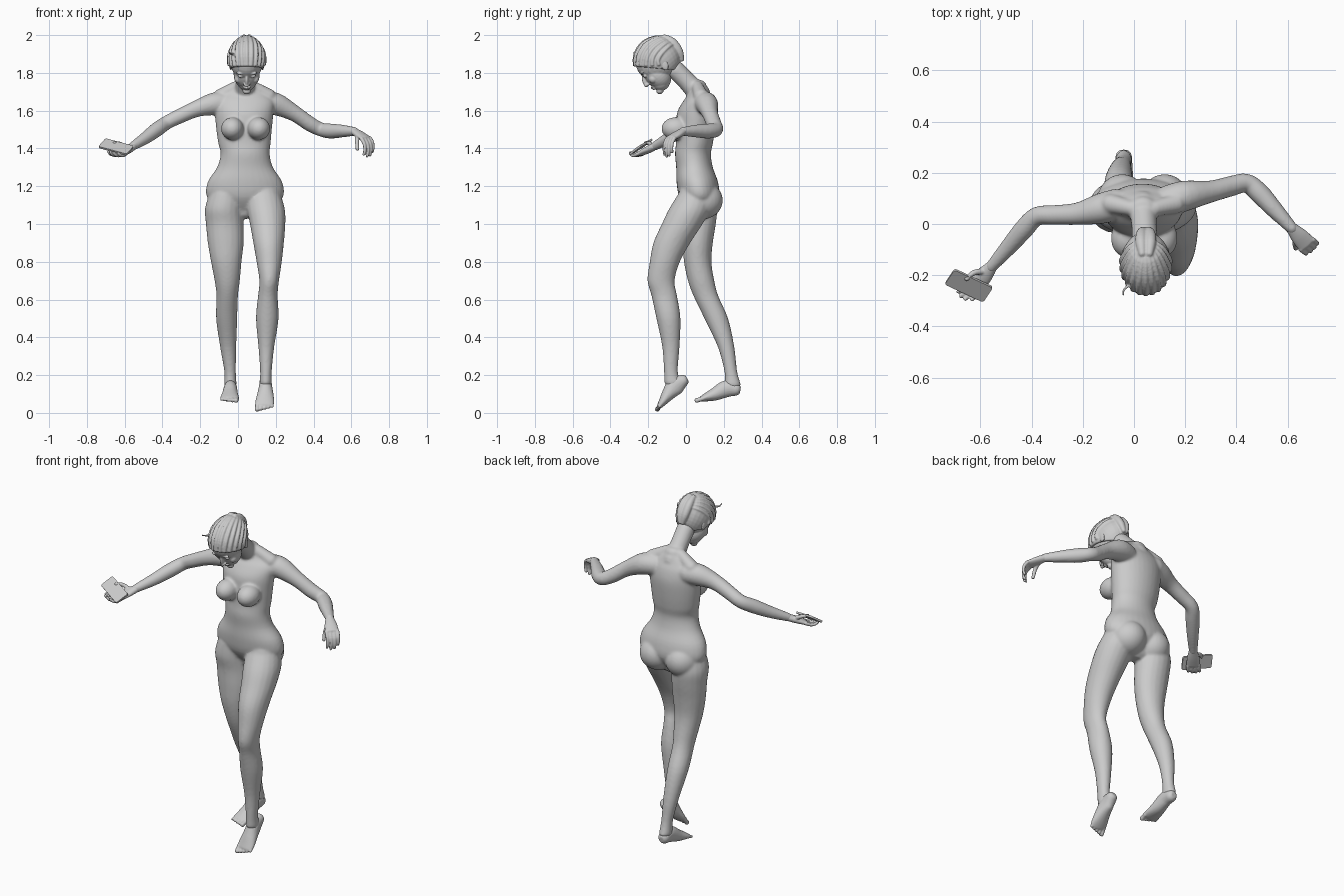
import bpy, bmesh, math
from mathutils import Vector, Matrix

if "Cube" in bpy.data.objects:
    bpy.data.objects.remove(bpy.data.objects["Cube"], do_unlink=True)

clay = bpy.data.materials.new("clay_grey")
clay.use_nodes = True
clay.diffuse_color = (0.6, 0.6, 0.6, 1)
clay.node_tree.nodes["Principled BSDF"].inputs["Base Color"].default_value = (0.6, 0.6, 0.6, 1)
X, Z = Vector((1, 0, 0)), Vector((0, 0, 1))


def finish(bm, name, voxel=0, smooth=0):
    """Turn a bmesh into an object, fusing its overlapping parts if asked."""
    bmesh.ops.recalc_face_normals(bm, faces=bm.faces)
    mesh = bpy.data.meshes.new(name)
    bm.to_mesh(mesh)
    bm.free()
    mesh.materials.append(clay)
    ob = bpy.data.objects.new(name, mesh)
    bpy.context.collection.objects.link(ob)
    if voxel:
        fuse = ob.modifiers.new("fuse", 'REMESH')
        fuse.mode, fuse.voxel_size, fuse.use_smooth_shade = 'VOXEL', voxel, True
        soft = ob.modifiers.new("soften", 'SMOOTH')
        soft.factor, soft.iterations = 0.5, smooth
    return ob


def spline(rows, steps=4):
    """Catmull-Rom through rows of (x, y, z, half width, half depth)."""
    rows = [Vector(r if len(r) == 5 else (*r, r[-1])) for r in rows]
    pad = [rows[0]] + rows + [rows[-1]]
    out = []
    for a, b, c, d in zip(pad, pad[1:], pad[2:], pad[3:]):
        for i in range(steps):
            t = i / steps
            out.append(b + (c - a) * (t / 2) + (a * 2 - b * 5 + c * 4 - d) * (t * t / 2)
                       + (b * 3 - a - c * 3 + d) * (t ** 3 / 2))
    return out + [rows[-1]]


def tube(bm, rows, side=X, flat=False, sides=20):
    """Loft ellipses along a path; flat keeps every ring horizontal."""
    rows = spline(rows)
    path = [r.to_3d() for r in rows]
    rings = []
    for i, r in enumerate(rows):
        t = (path[min(i + 1, len(path) - 1)] - path[max(i - 1, 0)]).normalized()
        if flat:
            t = Z * (1 if t.z > 0 else -1)
        s = (side - t * side.dot(t)).normalized()
        rings.append((path[i], t, s, t.cross(s), r[3], r[4]))

    def cap(ring, sign):
        p, t, s, n, a, b = ring
        return [(p + t * sign * min(a, b) * h, t, s, n, a * k, b * k) for h, k in ((.4, .85), (.7, .5))]
    rings = cap(rings[0], -1)[::-1] + rings + cap(rings[-1], 1)
    loops = []
    for p, t, s, n, a, b in rings:
        angles = [math.tau * k / sides for k in range(sides)]
        loops.append([bm.verts.new(p + s * a * math.cos(q) + n * b * math.sin(q)) for q in angles])
    for lo, hi in zip(loops, loops[1:]):
        for k in range(sides):
            j = (k + 1) % sides
            bm.faces.new((lo[k], lo[j], hi[j], hi[k]))
    bm.faces.new(loops[0])
    bm.faces.new(loops[-1])


def ball(bm, centre, size, base=Matrix(), tilt=0):
    m = base @ Matrix.Translation(centre) @ Matrix.Rotation(tilt, 4, 'X') @ Matrix.Diagonal((*size, 1))
    bmesh.ops.create_uvsphere(bm, u_segments=28, v_segments=18, radius=1, matrix=m)


# Body: torso, neck, chest, seat, legs and arms fused together
body = bmesh.new()
tube(body, [(.037, .07, 1.07, .12, .06), (.037, .07, 1.14, .2, .105), (.037, .06, 1.22, .198, .11),
            (.037, .045, 1.3, .148, .097), (.038, .037, 1.37, .13, .095), (.034, .045, 1.43, .139, .098),
            (.032, .05, 1.51, .148, .103), (.033, .055, 1.59, .155, .102), (.035, .065, 1.65, .155, .08),
            (.035, .07, 1.69, .115, .056), (.035, .065, 1.73, .055, .045)], flat=True, sides=32)
tube(body, [(.035, .075, 1.68, .06), (.038, .01, 1.75, .05), (.043, -.06, 1.82, .05)])
for side in (-1, 1):
    ball(body, (.04 + side * .07, -.055, 1.505), (.06, .075, .06))
    ball(body, (.037 + side * .083, .085, 1.125), (.1, .11, .1))
    tube(body, [(.035 + side * .04, .06, 1.73, .03), (.035 + side * .13, .08, 1.675, .04)], Z)
# forward leg
tube(body, [(.135, .05, 1.16, .09, .09), (.148, .02, 1.08, .1, .11), (.157, -.02, 1, .094, .108),
            (.162, -.075, .9, .081, .098), (.165, -.112, .8, .067, .08), (.165, -.132, .7, .052, .072),
            (.158, -.115, .62, .052, .068), (.155, -.093, .5, .06, .064), (.15, -.08, .35, .042, .046),
            (.148, -.08, .22, .031, .037), (.147, -.07, .16, .033, .045)], flat=True)
# trailing leg
tube(body, [(-.062, .06, 1.16, .09, .09), (-.075, .065, 1.08, .1, .1), (-.07, .068, 1, .1, .09),
            (-.065, .062, .9, .095, .08), (-.062, .062, .8, .081, .073), (-.057, .08, .7, .067, .07),
            (-.057, .105, .62, .057, .066), (-.06, .16, .5, .056, .063), (-.052, .212, .35, .043, .044),
            (-.042, .237, .22, .031, .034), (-.04, .248, .15, .033, .043)], flat=True)
# arms
tube(body, [(.13, .09, 1.64, .06), (.2, .11, 1.635, .06), (.3, .127, 1.585, .043), (.38, .148, 1.53, .04),
            (.44, .16, 1.5, .037), (.49, .12, 1.492, .04), (.55, .055, 1.492, .034), (.62, -.02, 1.49, .023)], Z)
tube(body, [(-.06, .08, 1.64, .06), (-.13, .06, 1.635, .06), (-.22, .04, 1.61, .044), (-.31, .035, 1.57, .039),
            (-.38, .03, 1.535, .037), (-.43, -.02, 1.5, .039), (-.49, -.09, 1.455, .033),
            (-.56, -.17, 1.41, .023)], Z)
finish(body, "body", .007, 8)


# Feet: heel-to-ball loft with five toes, big toe on the inner side
def foot(name, rows, inner, toe_step):
    bm = bmesh.new()
    tube(bm, rows)
    tip, step = Vector(rows[-1][:3]), Vector(toe_step)
    for k in range(5):
        r = .0135 - .0012 * k
        base = tip + X * inner * (.037 - .0195 * k) - step * (.25 + .1 * k)
        end = base + step * (1.2 - .07 * k)
        tube(bm, [(*base, r), (*(base + step * .6), r * .9), (*end, r)], sides=10)
    finish(bm, name, .004, 3)


foot("left_foot", [(.146, -.013, .172, .031, .032), (.146, -.055, .145, .034, .05), (.145, -.093, .1, .043, .036),
                   (.142, -.122, .06, .05, .023), (.14, -.137, .04, .048, .016)], -1, (-.002, -.017, -.024))
foot("right_foot", [(-.04, .266, .124, .032, .034), (-.04, .215, .128, .035, .045), (-.042, .155, .1, .042, .035),
                    (-.044, .105, .082, .049, .022), (-.045, .082, .074, .048, .015)], 1, (-.003, -.028, -.009))


# Hands: palm, four bending fingers and a thumb
def hand(name, wrist, knuckle, across, bends, thumb):
    bm = bmesh.new()
    wrist, knuckle, across = Vector(wrist), Vector(knuckle), Vector(across).normalized()
    middle = wrist.lerp(knuckle, .5)
    tube(bm, [(*wrist, .023, .02), (*middle, .034, .019), (*knuckle, .038, .014)], across)
    for k in range(4):
        p = knuckle + across * (.03 - .02 * k)
        reach = (.95, 1.05, 1, .8)[k]
        path = [(*p, .0105)]
        for i, b in enumerate(bends):
            p = p + Vector(b) * reach
            path.append((*p, .0095 - .001 * i))
        tube(bm, path, across, sides=10)
    tube(bm, [(*p, .0125 - .0015 * i) for i, p in enumerate(thumb)], across, sides=10)
    finish(bm, name, .004, 2)


hand("left_hand", (.615, -.015, 1.49), (.675, -.08, 1.455), (-.75, -.6, 0),
     [(.017, -.014, -.03), (.004, -.004, -.035), (-.006, .003, -.028)],
     [(.63, -.045, 1.475), (.63, -.08, 1.44), (.632, -.095, 1.395)])
hand("right_hand", (-.555, -.165, 1.412), (-.615, -.235, 1.375), (-.75, .65, .1),
     [(-.022, -.024, -.012), (-.018, -.018, .004), (-.012, -.01, .014)],
     [(-.585, -.185, 1.405), (-.625, -.19, 1.425), (-.655, -.215, 1.43)])

# Handset: rounded slab lying in the right palm
u, v = Vector((.15, -.07, -.04)), Vector((.03, .06, .045))
n = u.cross(v).normalized()
v = n.cross(u).normalized() * v.length
slab = bmesh.new()
bmesh.ops.create_cube(slab, size=1)
corners = [e for e in slab.edges if abs(e.verts[0].co.z - e.verts[1].co.z) > .5]
frame = Matrix((u, v, n * .011)).transposed().to_4x4()
slab.transform(Matrix.Translation((-.645, -.24, 1.408)) @ frame)
bmesh.ops.bevel(slab, geom=corners, offset=.01, segments=4, affect='EDGES', profile=.5)
finish(slab, "handset")

# Head: bowed forward, built in its own frame with the face toward -y
pose = Matrix.Translation((.046, -.153, 1.87)) @ Matrix.Rotation(math.radians(40), 4, 'X')
head = bmesh.new()
ball(head, (0, 0, 0), (.088, .118, .11), pose)
ball(head, (0, -.05, -.06), (.069, .066, .085), pose)
ball(head, (0, -.06, -.1), (.05, .05, .05), pose)
ball(head, (0, -.094, -.136), (.022, .02, .018), pose)
ball(head, (0, -.118, -.045), (.0095, .018, .034), pose, -.4)
ball(head, (0, -.13, -.067), (.013, .013, .01), pose)
ball(head, (0, -.112, -.096), (.022, .011, .006), pose)
ball(head, (0, -.109, -.107), (.019, .011, .007), pose)
for side in (-1, 1):
    ball(head, (side * .01, -.121, -.07), (.008, .01, .007), pose)
    ball(head, (side * .032, -.103, -.026), (.016, .011, .009), pose)
    ball(head, (side * .034, -.107, -.004), (.024, .009, .006), pose)
    ball(head, (side * .043, -.08, -.065), (.022, .025, .024), pose)
    ball(head, (side * .084, .012, -.045), (.008, .02, .032), pose, -.25)
finish(head, "head", .0035, 3)

# Hair: cap trimmed along the hairline, swept-back locks and an upright twist
hair = bmesh.new()
size = Vector((.097, .126, .119))
ball(hair, (0, 0, 0), size)
cut = bmesh.ops.bisect_plane(hair, geom=hair.verts[:] + hair.edges[:] + hair.faces[:],
                             plane_co=(0, 0, -.065), plane_no=(0, 1, 1), clear_inner=True)
bmesh.ops.holes_fill(hair, edges=[e for e in hair.edges if e.is_boundary])
for k in range(-6, 7):
    a = math.radians(k * 14)
    start = Vector((math.sin(a), -.9 * math.cos(a), .77 * math.cos(a) - .3)).normalized()
    end = Vector((.12 * math.sin(a), 1, .35 * math.cos(a))).normalized()
    mid = (Vector((math.sin(a) * .95, 0, math.cos(a) * .9 + .1))).normalized()
    path = []
    for t in (0, .25, .5, .75, 1):
        d = start * (1 - t) ** 2 + mid * 2 * t * (1 - t) + end * t * t
        d.normalize()
        path.append((d.x * size.x, d.y * size.y, d.z * size.z, .011 - .003 * t, .008))
    tube(hair, path, Vector((math.cos(a), 0, -math.sin(a))), sides=10)
for side in (-1, 1):
    tube(hair, [(side * .014, .105, .07, .014), (side * .018, .122, .02, .022),
                (side * .016, .118, -.04, .021), (side * .008, .1, -.085, .012)])
tube(hair, [(-.07, -.05, .08, .006), (-.085, -.06, .09, .005), (-.088, -.07, .11, .004)], Z, sides=8)
hair.transform(pose)
finish(hair, "hair", .004, 2)
